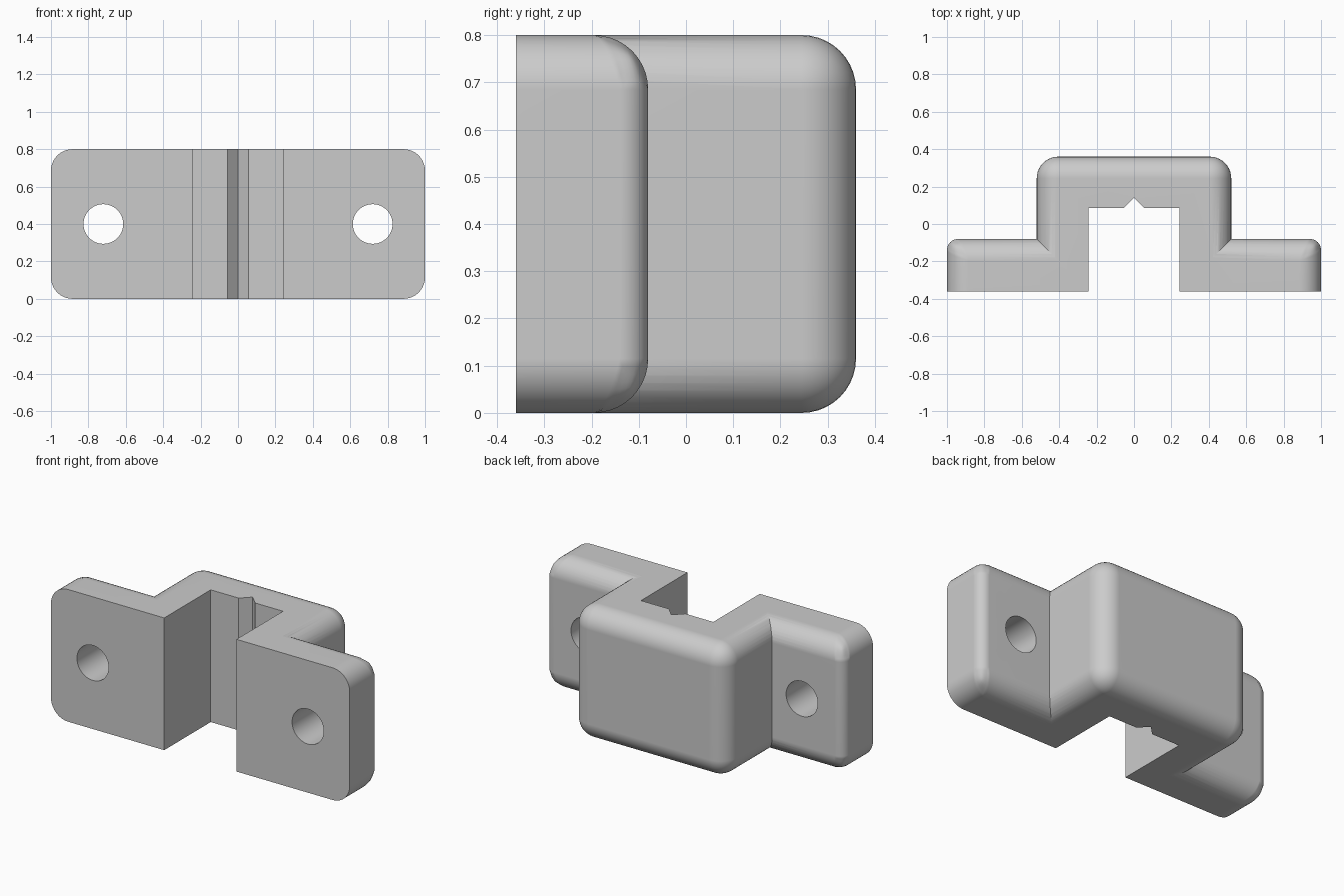
import bpy
import bmesh
import math
from mathutils import Matrix

old = bpy.data.objects.get("Cube")
if old:
    bpy.data.objects.remove(old, do_unlink=True)

HEIGHT, FRONT, BACK = 0.8, -0.36, 0.36
FLANGE_BACK, HALF_BLOCK, RADIUS = -0.08, 0.52, 0.115

grey = bpy.data.materials.new("plain grey")
grey.use_nodes = True
colour = (0.6, 0.6, 0.6, 1)
grey.diffuse_color = colour
grey.node_tree.nodes["Principled BSDF"].inputs["Base Color"].default_value = colour


def add_object(name, bm):
    bmesh.ops.recalc_face_normals(bm, faces=bm.faces)
    mesh = bpy.data.meshes.new(name)
    bm.to_mesh(mesh)
    bm.free()
    mesh.materials.append(grey)
    obj = bpy.data.objects.new(name, mesh)
    bpy.context.collection.objects.link(obj)
    return obj


def apply(obj, mod):
    bpy.ops.object.select_all(action="DESELECT")
    bpy.context.view_layer.objects.active = obj
    obj.select_set(True)
    bpy.ops.object.modifier_apply(modifier=mod.name)


def rounded_box(name, half_x, back, upright_radius):
    """Box with a sharp front rim and all other edges rounded."""
    bm = bmesh.new()
    size = Matrix.Diagonal((2 * half_x, back - FRONT, HEIGHT, 1))
    place = Matrix.Translation((0, (back + FRONT) / 2, HEIGHT / 2))
    bmesh.ops.create_cube(bm, size=1, matrix=place @ size)
    weight = bm.edges.layers.float.new("bevel_weight_edge")
    for e in bm.edges:
        a, b = (v.co for v in e.verts)
        if max(a.y, b.y) > FRONT + 0.01:
            upright = abs(a.z - b.z) > 0.01
            e[weight] = upright_radius / RADIUS if upright else 1
    obj = add_object(name, bm)
    mod = obj.modifiers.new("Rounding", "BEVEL")
    mod.limit_method = "WEIGHT"
    mod.width = RADIUS
    mod.segments = 10
    apply(obj, mod)
    return obj


def boolean(target, tool, operation):
    mod = target.modifiers.new(operation, "BOOLEAN")
    mod.operation = operation
    mod.solver = "EXACT"
    mod.object = tool
    apply(target, mod)
    bpy.data.objects.remove(tool, do_unlink=True)


# Wide mounting flange joined to the raised central block
bracket = rounded_box("clamp_bracket", 1.0, FLANGE_BACK, 0.06)
block = rounded_box("raised_block", HALF_BLOCK, BACK, RADIUS)
boolean(bracket, block, "UNION")

# Channel with a V notch in its floor, open at the front and both ends
half = [(0.242, -0.6), (0.242, 0.085), (0.055, 0.085)]
profile = half + [(0, 0.14)] + [(-x, y) for x, y in reversed(half)]
bm = bmesh.new()
face = bm.faces.new([bm.verts.new((x, y, -0.2)) for x, y in profile])
ext = bmesh.ops.extrude_face_region(bm, geom=[face])
top = [v for v in ext["geom"] if isinstance(v, bmesh.types.BMVert)]
bmesh.ops.translate(bm, verts=top, vec=(0, 0, HEIGHT + 0.4))
boolean(bracket, add_object("channel_cutter", bm), "DIFFERENCE")

# Screw hole through each flange
for side in (-1, 1):
    bm = bmesh.new()
    place = Matrix.Translation((side * 0.72, -0.2, HEIGHT / 2))
    bmesh.ops.create_cone(bm, cap_ends=True, segments=48, radius1=0.106,
                          radius2=0.106, depth=0.6,
                          matrix=place @ Matrix.Rotation(math.pi / 2, 4, "X"))
    boolean(bracket, add_object("hole_cutter", bm), "DIFFERENCE")

# Smooth fillets and holes, flat faces kept flat
bpy.ops.object.select_all(action="DESELECT")
bpy.context.view_layer.objects.active = bracket
bracket.select_set(True)
bpy.ops.object.shade_smooth_by_angle(angle=math.radians(30))
flat = bracket.modifiers.new("Flat faces", "WEIGHTED_NORMAL")
flat.keep_sharp = True
